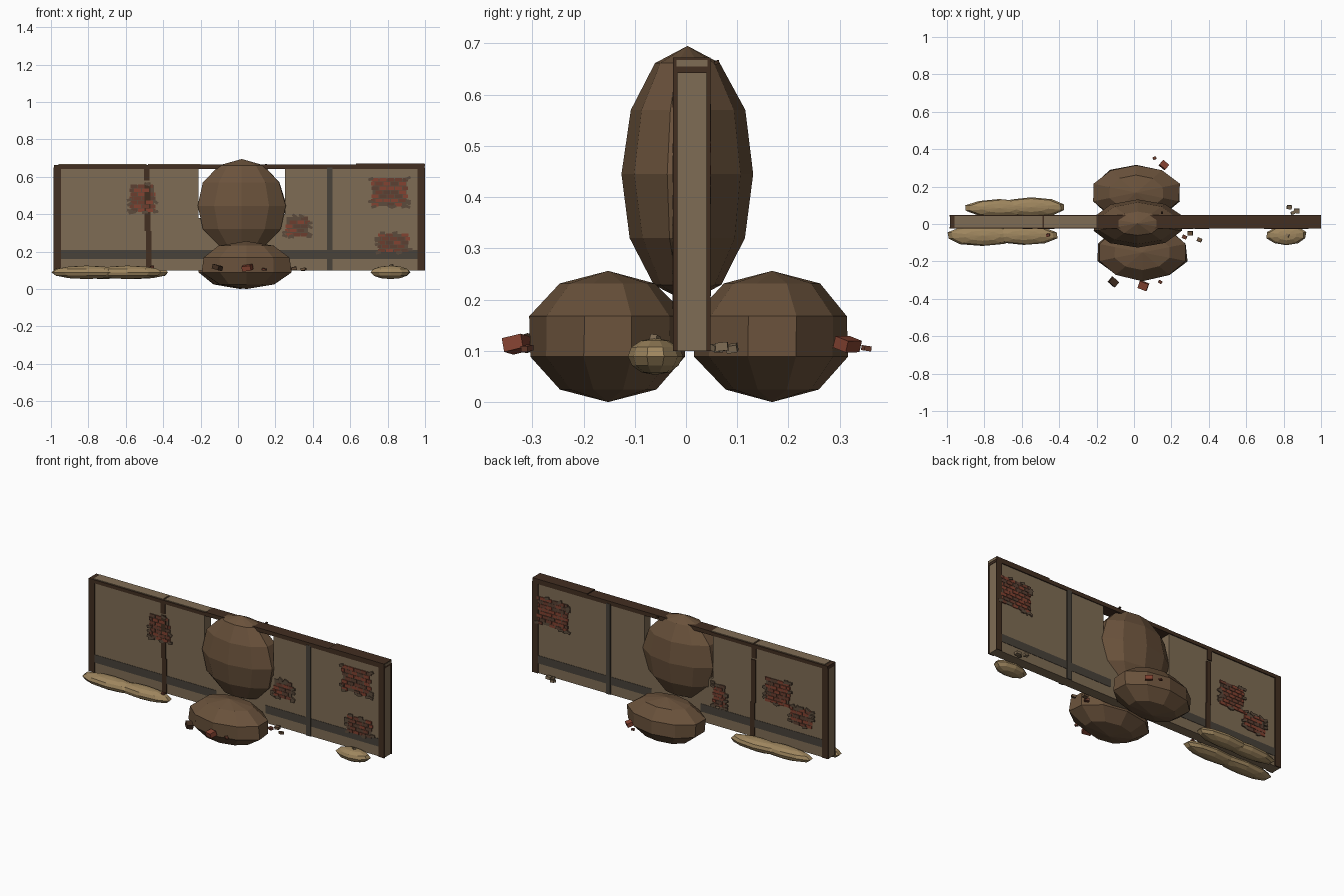
import bpy, bmesh, math, random
from mathutils import Matrix, Euler

if "Cube" in bpy.data.objects:
    bpy.data.objects.remove(bpy.data.objects["Cube"])

random.seed(4)
YF, YB = -0.019, 0.042          # front and back faces of the wall
MID = (YF + YB) / 2


def material(name, r, g, b):
    m = bpy.data.materials.new(name)
    m.diffuse_color = [(c / 255) ** 2.2 for c in (r, g, b)] + [1]
    m.use_nodes = True
    m.node_tree.nodes["Principled BSDF"].inputs["Base Color"].default_value = m.diffuse_color
    return m


PLASTER = material("plaster", 126, 108, 85)
TIMBER = material("dark_timber", 68, 50, 38)
GREY = material("grey_board", 74, 68, 60)
ROCK = material("earth", 106, 83, 62)
SAND = material("sand", 156, 132, 94)
MORTAR = material("mortar", 92, 76, 62)
REDS = [material("brick_red", 130, 68, 52), material("brick_brown", 108, 64, 50),
        material("brick_dark", 92, 66, 54)]


def finish(name, bm, mats):
    me = bpy.data.meshes.new(name)
    bmesh.ops.recalc_face_normals(bm, faces=bm.faces)
    bm.to_mesh(me)
    bm.free()
    for m in mats:
        me.materials.append(m)
    ob = bpy.data.objects.new(name, me)
    bpy.context.collection.objects.link(ob)
    return ob


def add_box(bm, lo, hi, mat=0):
    c = [(a + b) / 2 for a, b in zip(lo, hi)]
    s = [b - a for a, b in zip(lo, hi)]
    r = bmesh.ops.create_cube(bm, size=1, matrix=Matrix.LocRotScale(c, None, s))
    for f in {f for v in r["verts"] for f in v.link_faces}:
        f.material_index = mat


def box(name, lo, hi, mat):
    bm = bmesh.new()
    add_box(bm, lo, hi)
    return finish(name, bm, [mat])


def lump(name, centre, radii, mat, seg=10, rings=6, jitter=0.03):
    bm = bmesh.new()
    bmesh.ops.create_uvsphere(bm, u_segments=seg, v_segments=rings, radius=1)
    for v in bm.verts:
        k = 1 + random.uniform(-jitter, jitter)
        v.co.x *= k * radii[0]
        v.co.y *= k * radii[1]
        v.co.z *= radii[2]
        v.co += Matrix.Translation(centre).translation
    return finish(name, bm, [mat])


# Wall slab with a broken notch in the middle
outline = [(-0.985, 0.10), (0.995, 0.10), (0.995, 0.648), (0.25, 0.648), (0.25, 0.40),
           (0.20, 0.36), (0.15, 0.29), (0.05, 0.25), (-0.06, 0.26), (-0.12, 0.31),
           (-0.18, 0.32), (-0.18, 0.38), (-0.21, 0.38), (-0.21, 0.648), (-0.985, 0.648)]
bm = bmesh.new()
face = bm.faces.new([bm.verts.new((x, YF, z)) for x, z in outline])
ext = bmesh.ops.extrude_face_region(bm, geom=[face])
for v in ext["geom"]:
    if isinstance(v, bmesh.types.BMVert):
        v.co.y = YB
finish("wall_slab", bm, [PLASTER])

# Top rail: long dark beam with pale caps on the left part
box("top_rail_left", (-0.985, YF - 0.006, 0.642), (-0.2, YB + 0.006, 0.663), TIMBER)
box("top_rail_middle", (-0.2, YF - 0.005, 0.642), (0.63, YB + 0.005, 0.666), TIMBER)
box("top_rail_right", (0.63, YF - 0.006, 0.642), (0.998, YB + 0.006, 0.672), TIMBER)
box("rail_cap_a", (-0.96, YF - 0.001, 0.655), (-0.49, YB + 0.001, 0.667), PLASTER)
box("rail_cap_b", (-0.48, YF - 0.001, 0.655), (-0.2, YB + 0.001, 0.667), PLASTER)
box("rail_end_inset", (0.99, YF, 0.655), (1.0, YB, 0.668), PLASTER)

# Posts and skirting strips on both faces
for side, y0, y1 in (("front", YF - 0.006, YF + 0.002), ("back", YB - 0.002, YB + 0.006)):
    for i, (x, w, m) in enumerate([(-0.967, 0.04, TIMBER), (0.49, 0.03, GREY),
                                   (0.98, 0.038, TIMBER)]):
        box(f"{side}_post_{i}", (x - w / 2, y0, 0.10), (x + w / 2, y1, 0.65), m)
    # cracked post in three offset lengths
    for i, (a, b, dx) in enumerate([(0.10, 0.31, 0.004), (0.31, 0.57, -0.002), (0.58, 0.65, -0.006)]):
        box(f"{side}_cracked_post_{i}", (-0.497 + dx, y0, a), (-0.467 + dx, y1, b), TIMBER)
    for i, (a, b) in enumerate([(-0.985, -0.13), (0.2, 0.995)]):
        box(f"{side}_skirting_{i}", (a, y0 + 0.003, 0.16), (b, y1 - 0.003, 0.208), GREY)


# Exposed brick patches with ragged plaster edges
def brick_patch(name, x0, x1, z0, z1, front):
    bm = bmesh.new()
    s, y = (-1, YF) if front else (1, YB)

    def slab(xa, xb, za, zb, h, mat):
        add_box(bm, (xa, min(y, y + s * h), za), (xb, max(y, y + s * h), zb), mat)

    slab(x0 + 0.01, x1 - 0.01, z0 + 0.005, z1 - 0.005, 0.003, 0)
    rows = round((z1 - z0) / 0.021)
    dz, bw = (z1 - z0) / rows, 0.042
    for r in range(rows):
        x = x0 - (bw / 2 if r % 2 else 0) + 0.004
        while x < x1 - 0.008:
            a, b = max(x, x0), min(x + bw - 0.005, x1)
            edge = r in (0, rows - 1) or a == x0 or b == x1
            if b - a > 0.008 and not (edge and random.random() < 0.2):
                slab(a, b, z0 + r * dz + 0.002, z0 + (r + 1) * dz - 0.002,
                     random.uniform(0.004, 0.007), random.choice((1, 1, 2, 3)))
            x += bw
    for i in range(10):     # plaster flakes round the border
        px, pz = random.uniform(x0, x1), random.uniform(z0, z1)
        if i % 2:
            px = random.choice((x0, x1))
        else:
            pz = random.choice((z0, z1))
        bmesh.ops.create_cube(bm, size=1, matrix=Matrix.LocRotScale(
            (px, y + s * 0.003, pz), Euler((0, random.uniform(-0.6, 0.6), 0)), (0.028, 0.008, 0.015)))
    finish(name, bm, [MORTAR] + REDS)


for i, p in enumerate([(-0.58, -0.44, 0.41, 0.56, True), (0.25, 0.385, 0.28, 0.39, True),
                       (0.71, 0.91, 0.44, 0.595, True), (0.745, 0.92, 0.195, 0.30, True),
                       (0.76, 0.97, 0.40, 0.57, False), (-0.30, -0.21, 0.22, 0.36, False),
                       (-0.73, -0.56, 0.34, 0.49, False), (-0.88, -0.73, 0.25, 0.36, False)]):
    brick_patch(f"brick_patch_{i}", *p)

# Large lumps of earth: one in the breach, one on each side at the bottom
lump("breach_boulder", (0.02, 0.003, 0.445), (0.247, 0.128, 0.25), ROCK, 10, 6)
lump("front_boulder", (0.045, -0.152, 0.128), (0.26, 0.158, 0.128), ROCK, 10, 5)
lump("back_boulder", (0.012, 0.168, 0.128), (0.252, 0.158, 0.128), ROCK, 10, 5)

# Low sand drifts along the foot of the wall
for i, (x, y, rx, ry) in enumerate([(-0.81, -0.062, 0.195, 0.055), (-0.59, -0.06, 0.19, 0.052),
                                    (-0.72, 0.085, 0.19, 0.048), (-0.55, 0.09, 0.19, 0.052),
                                    (0.815, -0.06, 0.108, 0.053)]):
    lump(f"sand_drift_{i}", (x, y, 0.089), (rx, ry, 0.036), SAND, 10, 6, 0.04)

# Loose rubble: x, y, z, size, material
for i, (x, y, z, s, m) in enumerate([
        (-0.11, -0.31, 0.115, 0.045, TIMBER), (0.05, -0.33, 0.113, 0.05, REDS[0]),
        (0.14, -0.31, 0.105, 0.02, REDS[1]), (0.35, -0.085, 0.105, 0.025, ROCK),
        (0.30, -0.05, 0.11, 0.028, ROCK), (0.27, -0.07, 0.105, 0.025, REDS[1]),
        (0.16, 0.315, 0.113, 0.042, REDS[0]), (0.11, 0.352, 0.105, 0.018, REDS[1]),
        (0.83, 0.09, 0.105, 0.026, PLASTER), (0.87, 0.07, 0.108, 0.03, PLASTER),
        (0.85, 0.06, 0.105, 0.022, PLASTER), (0.82, -0.06, 0.125, 0.018, PLASTER),
        (-0.46, -0.06, 0.118, 0.02, REDS[1]), (0.15, 0.06, 0.663, 0.012, TIMBER)]):
    bm = bmesh.new()
    rot = Euler((random.uniform(-0.3, 0.3), random.uniform(-0.3, 0.3), random.uniform(-0.8, 0.8)))
    bmesh.ops.create_cube(bm, size=1, matrix=Matrix.LocRotScale((x, y, z), rot, (s, s * 0.8, s * 0.55)))
    finish(f"rubble_{i}", bm, [m])
